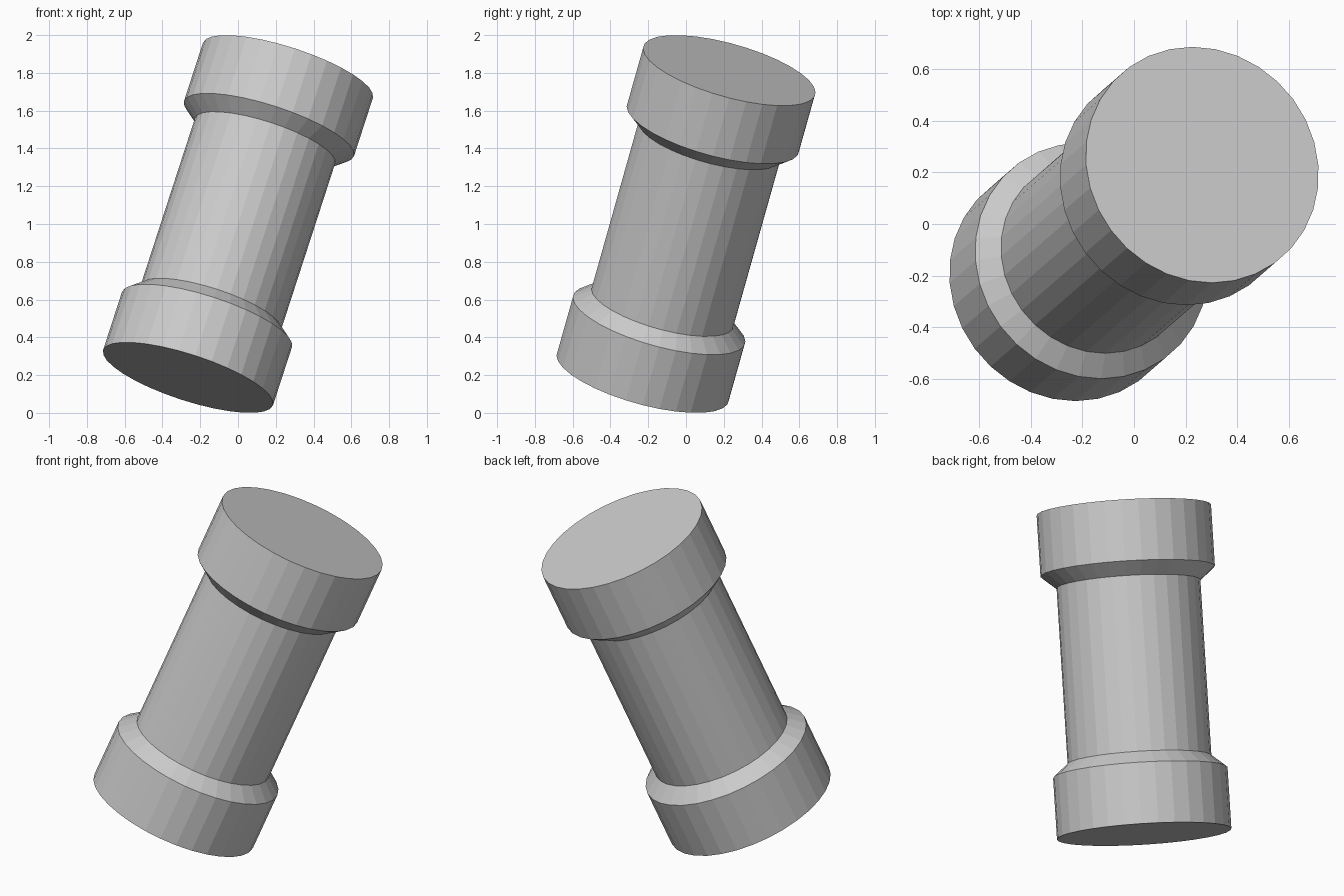
import bpy, bmesh
from math import radians, sin, cos, tau

if "Cube" in bpy.data.objects:
    bpy.data.objects.remove(bpy.data.objects["Cube"])

SIDES = 32
# Half profile (radius, height along the axis), mirrored for the other end
HALF = [(0.473, 0.885), (0.473, 0.55), (0.39, 0.48)]
PROFILE = HALF + [(r, -h) for r, h in reversed(HALF)]


def lathe(name, profile, sides):
    """Closed solid of revolution with flat n-gon ends."""
    bm = bmesh.new()
    rings = [[bm.verts.new((r * cos(tau * i / sides), r * sin(tau * i / sides), h))
              for i in range(sides)] for r, h in profile]
    for a, b in zip(rings, rings[1:]):
        for i in range(sides):
            j = (i + 1) % sides
            bm.faces.new((a[i], b[i], b[j], a[j]))
    bm.faces.new(rings[0])
    bm.faces.new(rings[-1][::-1])
    bmesh.ops.recalc_face_normals(bm, faces=bm.faces)
    mesh = bpy.data.meshes.new(name)
    bm.to_mesh(mesh)
    bm.free()
    obj = bpy.data.objects.new(name, mesh)
    bpy.context.collection.objects.link(obj)
    return obj


# Tilted shaft with a bevelled collar at each end
shaft = lathe("collared_shaft", PROFILE, SIDES)
shaft.rotation_euler = (radians(-15), radians(18), 0)
shaft.location = (0, 0, 1)
